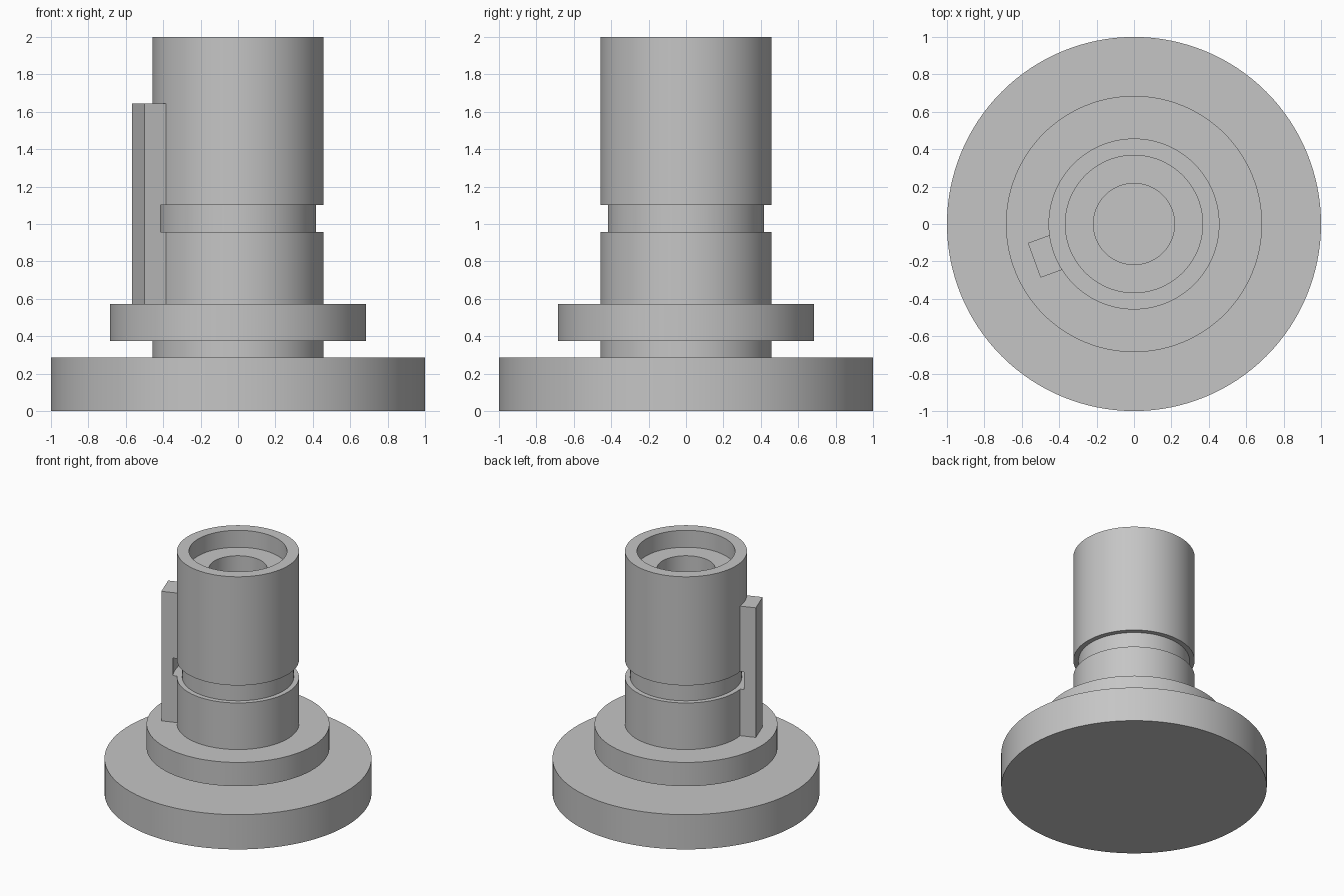
import bpy, bmesh
from math import cos, sin, pi, radians
from mathutils import Matrix

cube = bpy.data.objects.get("Cube")
if cube:
    bpy.data.objects.remove(cube)

grey = bpy.data.materials.new("plain grey")
grey.use_nodes = True
colour = (0.56, 0.56, 0.56, 1)
grey.diffuse_color = colour
grey.node_tree.nodes["Principled BSDF"].inputs["Base Color"].default_value = colour


def add_object(name, bm):
    bmesh.ops.recalc_face_normals(bm, faces=bm.faces)
    mesh = bpy.data.meshes.new(name)
    bm.to_mesh(mesh)
    bm.free()
    mesh.materials.append(grey)
    obj = bpy.data.objects.new(name, mesh)
    bpy.context.collection.objects.link(obj)
    return obj


def smooth(obj):
    bpy.ops.object.select_all(action='DESELECT')
    bpy.context.view_layer.objects.active = obj
    obj.select_set(True)
    bpy.ops.object.shade_smooth_by_angle(angle=radians(30))


def lathe(name, profile, sides=128):
    """Revolve (radius, height) points about z; both ends lie on the axis."""
    bm = bmesh.new()
    verts = [bm.verts.new((r, 0, z)) for r, z in profile]
    edges = [bm.edges.new(pair) for pair in zip(verts, verts[1:])]
    bmesh.ops.spin(bm, geom=verts + edges, cent=(0, 0, 0), axis=(0, 0, 1),
                   angle=2 * pi, steps=sides, use_merge=False)
    bmesh.ops.remove_doubles(bm, verts=bm.verts, dist=1e-4)
    obj = add_object(name, bm)
    smooth(obj)
    return obj


BODY, FLANGE_TOP, GROOVE = 0.457, 0.572, (0.957, 1.102)

# Stepped shaft: base disc, neck, flange, grooved post, blind stepped bore
lathe("stepped_shaft", [
    (0, 0), (1, 0), (1, 0.287), (BODY, 0.287),
    (BODY, 0.375), (0.685, 0.375), (0.685, FLANGE_TOP), (BODY, FLANGE_TOP),
    (BODY, GROOVE[0]), (0.418, GROOVE[0]), (0.418, GROOVE[1]), (BODY, GROOVE[1]),
    (BODY, 2), (0.367, 2), (0.367, 1.86), (0.217, 1.86),
    (0.217, 0.287), (0, 0.287)])

# Upright key on the side of the post
inner, outer, width, top = 0.42, 0.568, 0.197, 1.643
bm = bmesh.new()
bmesh.ops.create_cube(bm, size=1, matrix=(
    Matrix.Rotation(radians(200), 4, 'Z')
    @ Matrix.Translation(((inner + outer) / 2, 0, (top + FLANGE_TOP) / 2))
    @ Matrix.Diagonal((outer - inner, width, top - FLANGE_TOP, 1))))
key = add_object("side_key", bm)

# The ring groove also notches the inner side of the key
cutter = lathe("groove_cutter", [(0, GROOVE[0]), (0.488, GROOVE[0]),
                                 (0.488, GROOVE[1]), (0, GROOVE[1])])
cutter.hide_render = True
cutter.hide_viewport = True
notch = key.modifiers.new("groove notch", 'BOOLEAN')
notch.operation = 'DIFFERENCE'
notch.solver = 'EXACT'
notch.object = cutter
